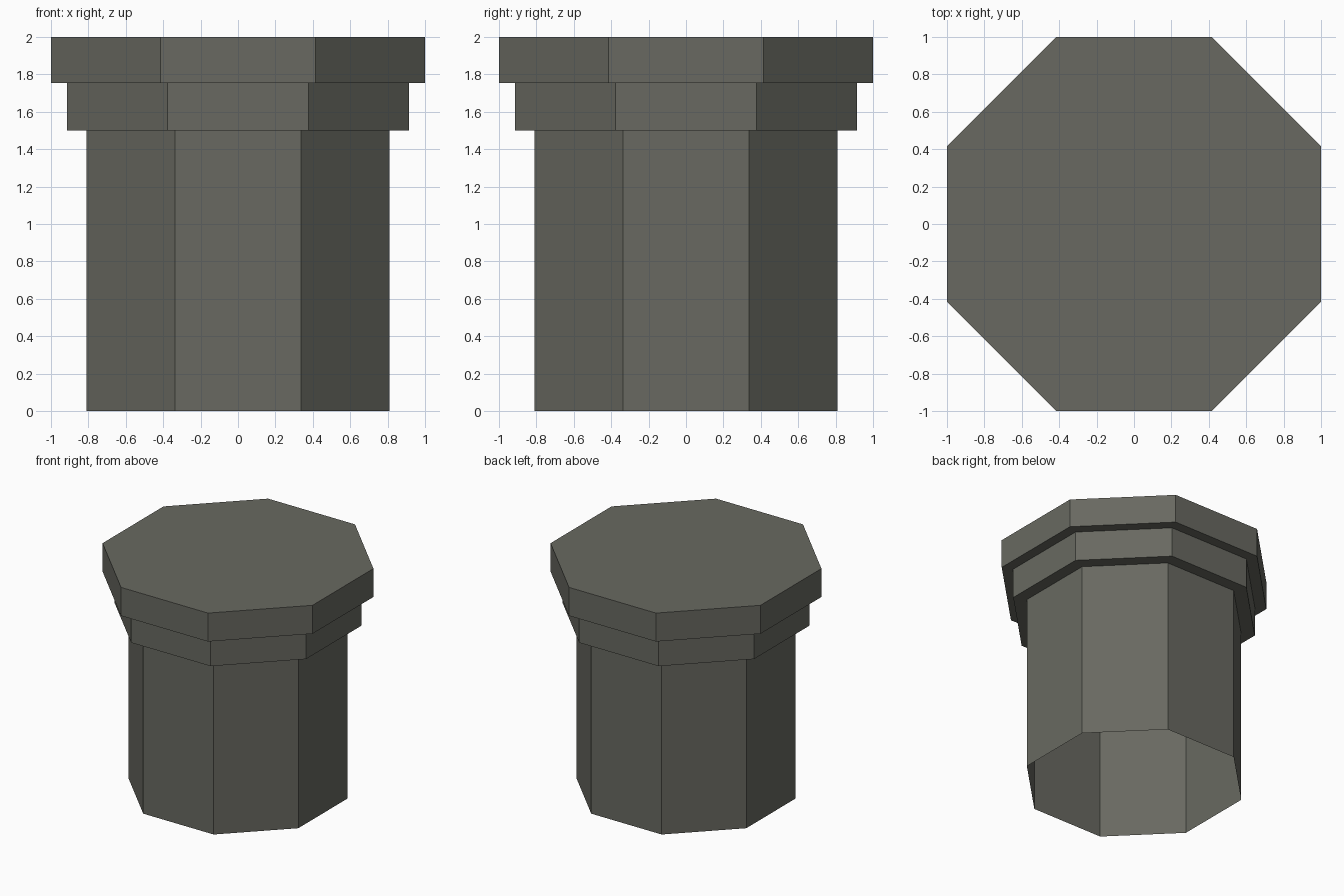
import bpy, bmesh, math

if "Cube" in bpy.data.objects:
    bpy.data.objects.remove(bpy.data.objects["Cube"])

# One flat stone-grey colour
mat = bpy.data.materials.new("stone grey")
mat.diffuse_color = (0.138, 0.141, 0.119, 1.0)
mat.use_nodes = True
mat.node_tree.nodes["Principled BSDF"].inputs["Base Color"].default_value = mat.diffuse_color

SIDES = 8
# Profile from the open foot to the cap: (apothem, height)
PROFILE = [(0.81, 0.0), (0.81, 1.5), (0.913, 1.5),
           (0.913, 1.755), (1.0, 1.755), (1.0, 2.0)]


def ring(bm, apothem, z):
    r = apothem / math.cos(math.pi / SIDES)
    return [bm.verts.new((r * math.cos((i + 0.5) * math.tau / SIDES),
                          r * math.sin((i + 0.5) * math.tau / SIDES), z))
            for i in range(SIDES)]


bm = bmesh.new()
rings = [ring(bm, a, z) for a, z in PROFILE]

# Walls and stepped ledges
for low, high in zip(rings, rings[1:]):
    for i in range(SIDES):
        j = (i + 1) % SIDES
        bm.faces.new((low[i], low[j], high[j], high[i]))

# Flat top; the foot stays open
bm.faces.new(rings[-1])

mesh = bpy.data.meshes.new("octagonal_pillar")
bm.to_mesh(mesh)
bm.free()
mesh.materials.append(mat)
pillar = bpy.data.objects.new("octagonal_pillar", mesh)
bpy.context.collection.objects.link(pillar)
